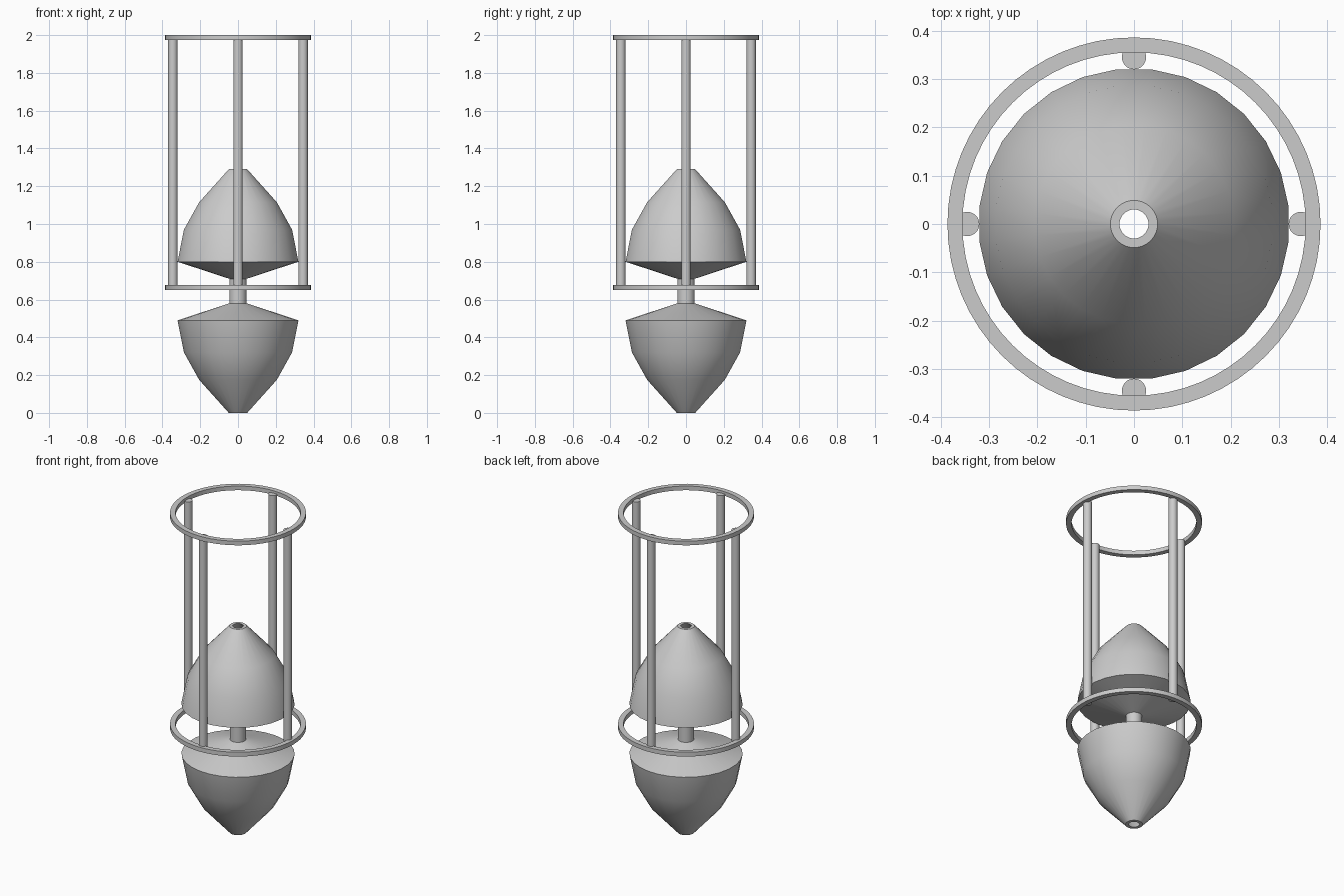
import bpy, bmesh, math
from mathutils import Matrix, Vector

cube = bpy.data.objects.get("Cube")
if cube:
    bpy.data.objects.remove(cube, do_unlink=True)

GREY = (0.6, 0.6, 0.6, 1.0)
grey = bpy.data.materials.new("plain grey")
grey.use_nodes = True
grey.diffuse_color = GREY
grey.node_tree.nodes["Principled BSDF"].inputs["Base Color"].default_value = GREY


def lathe(name, profile, sides, angle, offset=0.0):
    """Spin a closed (radius, height) outline around the z axis."""
    bm = bmesh.new()
    rings = []
    for i in range(sides):
        a = 2 * math.pi * (i + offset) / sides
        rings.append([bm.verts.new((r * math.cos(a), r * math.sin(a), z))
                      for r, z in profile])
    n = len(profile)
    for i in range(sides):
        p, q = rings[i], rings[(i + 1) % sides]
        for j in range(n):
            k = (j + 1) % n
            bm.faces.new((p[j], q[j], q[k], p[k]))
    return finish(name, bm, angle)


def finish(name, bm, angle):
    bmesh.ops.recalc_face_normals(bm, faces=bm.faces)
    mesh = bpy.data.meshes.new(name)
    bm.to_mesh(mesh)
    bm.free()
    mesh.materials.append(grey)
    obj = bpy.data.objects.new(name, mesh)
    bpy.context.collection.objects.link(obj)
    bpy.ops.object.select_all(action='DESELECT')
    obj.select_set(True)
    bpy.context.view_layer.objects.active = obj
    bpy.ops.object.shade_smooth_by_angle(angle=math.radians(angle))
    return obj


# Hollow double bulb: upper half outline, mirrored about the neck
MIDDLE = 0.645
outer = [(0.046, 0.71), (0.322, 0.80), (0.288, 0.97), (0.207, 1.115), (0.049, 1.29)]
inner = [(0.03, 1.29), (0.185, 1.10), (0.268, 0.96), (0.297, 0.815), (0.03, 0.725)]


def flip(points):
    return [(r, 2 * MIDDLE - z) for r, z in reversed(points)]


lathe("double_bulb", flip(outer) + outer + inner + flip(inner), 28, 40, 0.5)

# Top and bottom frame rings
for name, low, high in (("top_ring", 1.974, 2.0), ("lower_ring", 0.65, 0.677)):
    lathe(name, [(0.355, low), (0.386, low), (0.386, high), (0.355, high)], 64, 30)

# Four upright rods joining the rings
BASE, TOP = 0.665, 1.985
for i, side in enumerate(("left", "back", "right", "front")):
    a = i * math.pi / 2
    centre = Vector((0.345 * math.cos(a), 0.345 * math.sin(a), (BASE + TOP) / 2))
    bm = bmesh.new()
    bmesh.ops.create_cone(bm, cap_ends=True, segments=32, radius1=0.025,
                          radius2=0.025, depth=TOP - BASE,
                          matrix=Matrix.Translation(centre))
    finish(side + "_rod", bm, 30)
